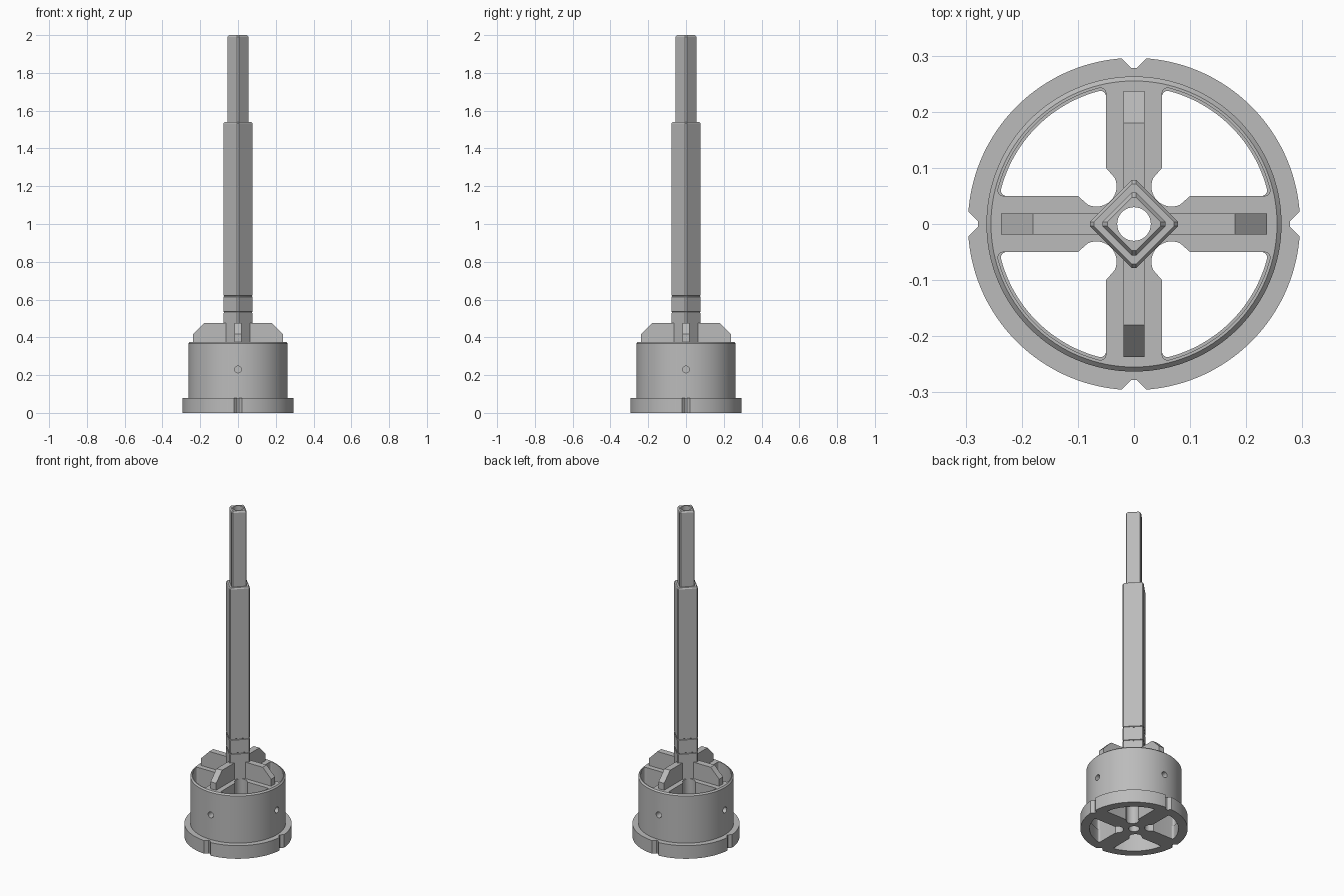
import bpy, bmesh, math
from mathutils import Matrix

if "Cube" in bpy.data.objects:
    bpy.data.objects.remove(bpy.data.objects["Cube"])

grey = bpy.data.materials.new("neutral grey")
grey.diffuse_color = (0.5, 0.5, 0.5, 1)
grey.use_nodes = True
grey.node_tree.nodes["Principled BSDF"].inputs["Base Color"].default_value = grey.diffuse_color


def loft(name, rings):
    """Solid skinned through equal-length rings of 3D points."""
    bm = bmesh.new()
    vs = [[bm.verts.new(p) for p in r] for r in rings]
    n = len(vs[0])
    for a, b in zip(vs, vs[1:]):
        for i in range(n):
            j = (i + 1) % n
            bm.faces.new((a[i], a[j], b[j], b[i]))
    bm.faces.new(vs[0][::-1])
    bm.faces.new(vs[-1])
    bmesh.ops.recalc_face_normals(bm, faces=bm.faces)
    me = bpy.data.meshes.new(name)
    bm.to_mesh(me)
    bm.free()
    me.materials.append(grey)
    ob = bpy.data.objects.new(name, me)
    bpy.context.collection.objects.link(ob)
    return ob


def prism(name, outline, z0, z1):
    return loft(name, [[(x, y, z) for x, y in outline] for z in (z0, z1)])


def arc(cx, cy, r, a0, a1, n):
    return [(cx + r * math.cos(math.radians(a0 + (a1 - a0) * i / n)),
             cy + r * math.sin(math.radians(a0 + (a1 - a0) * i / n))) for i in range(n + 1)]


def circle(r, n):
    return arc(0, 0, r, 0, 360, n)[:-1]


def turned(name, profile, n=128):
    return loft(name, [[(x, y, z) for x, y in circle(r, n)] for r, z in profile])


def cut(target, cutter):
    m = target.modifiers.new("cut", 'BOOLEAN')
    m.operation, m.solver, m.object = 'DIFFERENCE', 'EXACT', cutter
    bpy.context.view_layer.objects.active = target
    bpy.ops.object.modifier_apply(modifier=m.name)
    bpy.data.objects.remove(cutter)


def spin(ob, k):
    ob.data.transform(Matrix.Rotation(k * math.pi / 2, 4, 'Z'))
    return ob


def window(radius):
    """Quarter opening: rounded outer corners, scalloped inner corner."""
    h, f = 0.05, 0.01
    c = math.sqrt((radius - f) ** 2 - (h + f) ** 2)
    a = math.degrees(math.atan2(h + f, c))
    pts = [(0.10, h)]
    pts += arc(c, h + f, f, -90, a, 6)
    pts += arc(0, 0, radius, a, 90 - a, 28)[1:-1]
    pts += arc(h + f, c, f, 90 - a, 180, 6)
    pts += [(h, 0.10)]
    pts += arc(0.067, 0.067, 0.036, 155, 295, 16)
    return pts


# Flanged drum with solid spokes left between four openings
drum = turned("drum", [(0.296, 0), (0.296, 0.08), (0.263, 0.08), (0.263, 0.367),
                       (0.255, 0.375)])
for k in range(4):
    cut(drum, spin(prism("cutter", window(0.245), -0.05, 0.5), k))
    cut(drum, spin(prism("cutter", window(0.250), 0.08, 0.5), k))
    # Flange notch
    notch = [(0.278, -0.005), (0.308, -0.035), (0.308, 0.035), (0.278, 0.005)]
    cut(drum, spin(prism("cutter", notch, -0.05, 0.0801), k))
    # Radial pin hole in the wall
    pin = prism("cutter", circle(0.018, 24), 0.20, 0.30)
    pin.data.transform(Matrix.Translation((0, 0, 0.23)) @ Matrix.Rotation(math.pi / 2, 4, 'Y'))
    cut(drum, spin(pin, k))
cut(drum, prism("cutter", circle(0.03, 32), -0.1, 0.6))

# Stepped square shaft, corners forward, with two fine grooves
def diamond(r, z, b=0.004):
    q = [(r, -b), (r, b), (b, r), (-b, r), (-r, b), (-r, -b), (-b, -r), (b, -r)]
    return [(x, y, z) for x, y in q]


steps = [(0.078, 0.002)]
for g in (0.532, 0.618):
    steps += [(0.078, g - 0.004), (0.074, g - 0.002), (0.074, g + 0.002), (0.078, g + 0.004)]
steps += [(0.078, 1.532), (0.071, 1.54), (0.056, 1.54), (0.056, 1.99), (0.047, 2.0)]
shaft = loft("shaft", [diamond(r, z) for r, z in steps])
cut(shaft, prism("cutter", circle(0.03, 32), -0.1, 2.1))

# Four chamfered fins standing on the spokes
for k in range(4):
    side = [(0.05, 0.37), (0.237, 0.37), (0.237, 0.417), (0.18, 0.475), (0.05, 0.475)]
    spin(loft("fin", [[(x, y, z) for x, z in side] for y in (-0.019, 0.019)]), k)

# Smooth round surfaces, keep edges sharp
for ob in bpy.context.collection.objects:
    ob.select_set(ob.name.startswith(("drum", "shaft")))
bpy.context.view_layer.objects.active = drum
bpy.ops.object.shade_smooth_by_angle(angle=math.radians(25))
